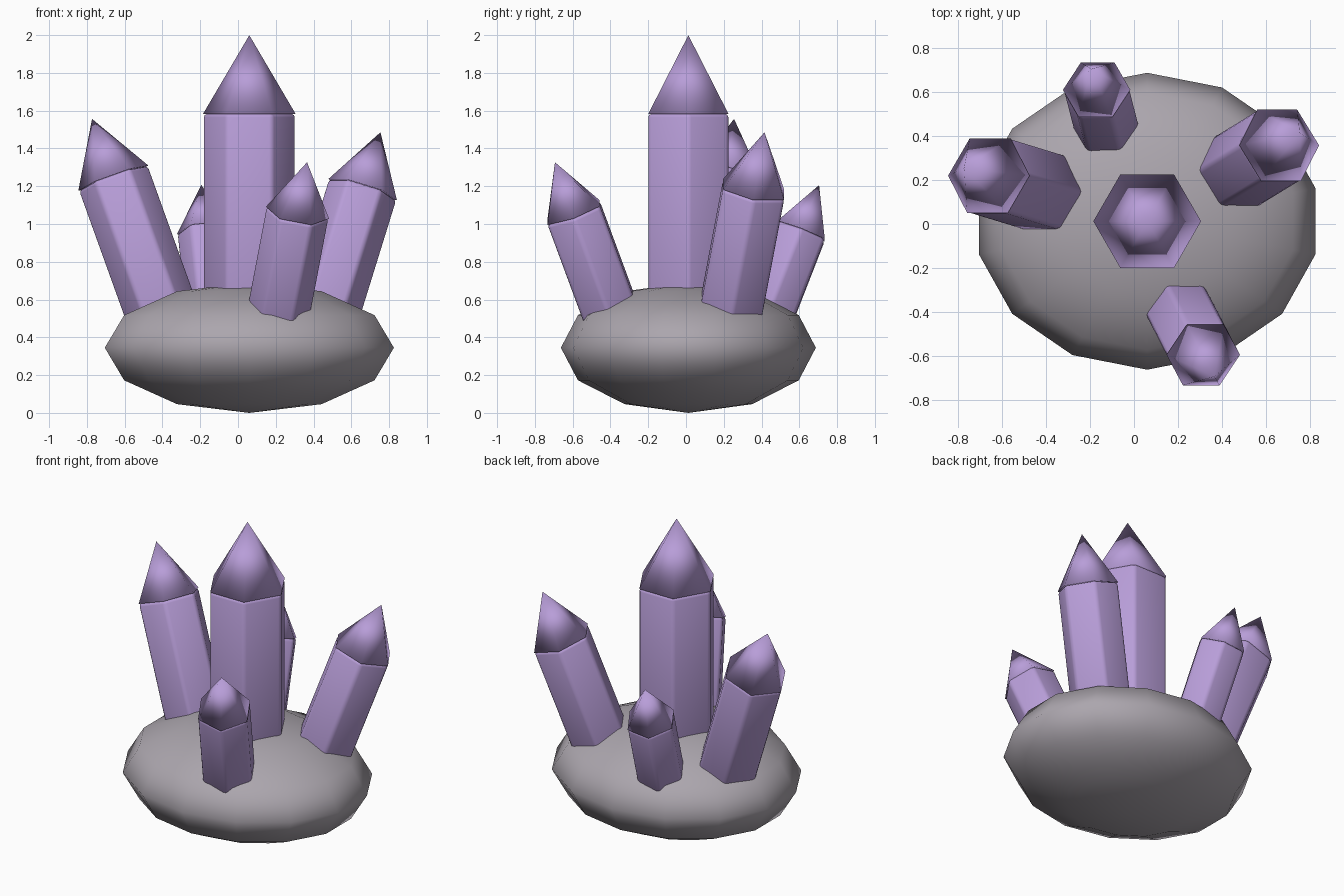
import bpy
import math
from mathutils import Vector, Matrix

if "Cube" in bpy.data.objects:
    bpy.data.objects.remove(bpy.data.objects["Cube"])


def material(name, rgb):
    m = bpy.data.materials.new(name)
    m.diffuse_color = (*rgb, 1)
    m.use_nodes = True
    m.node_tree.nodes["Principled BSDF"].inputs["Base Color"].default_value = m.diffuse_color
    return m


PURPLE = material("amethyst purple", (0.48, 0.34, 0.69))
GREY = material("rock grey", (0.41, 0.38, 0.42))


def finish(name, mat):
    ob = bpy.context.object
    ob.name = name
    ob.data.materials.append(mat)
    bpy.ops.object.shade_smooth()
    return ob


def crystal(name, radius, collar, slope):
    """Hexagonal shaft and pointed tip; collar is the joint between them."""
    axis = Vector((slope[0], slope[1], 1)).normalized()
    rot = (Matrix.Rotation(math.atan2(axis.x, axis.z), 4, 'Y')
           @ Matrix.Rotation(-math.asin(axis.y), 4, 'X'))
    collar = Vector(collar)
    tip_h = 1.7 * radius
    length = (collar.z - 0.42) / axis.z

    # shaft, sunk into the rock, with softened edges
    bpy.ops.mesh.primitive_cylinder_add(vertices=6, radius=radius, depth=length)
    ob = finish(name + "_shaft", PURPLE)
    ob.matrix_world = (Matrix.Translation(collar - axis * length / 2) @ rot
                       @ Matrix.Rotation(math.radians(30), 4, 'Z'))
    bev = ob.modifiers.new("soft_edges", 'BEVEL')
    bev.width = 0.018
    bev.segments = 2

    # pointed tip
    bpy.ops.mesh.primitive_cone_add(vertices=6, radius1=radius, radius2=0, depth=tip_h)
    ob = finish(name + "_tip", PURPLE)
    ob.matrix_world = (Matrix.Translation(collar + axis * tip_h / 2) @ rot
                       @ Matrix.Rotation(math.radians(30), 4, 'Z'))


# rock base: flattened sphere with a vertex on the x axis
bpy.ops.mesh.primitive_uv_sphere_add(segments=14, ring_count=6, radius=1,
                                     location=(0.06, 0.0125, 0.345))
rock = finish("rock_base", GREY)
rock.scale = (0.785, 0.675, 0.345)

# crystals: radius, joint position, lean per unit of height
crystal("centre_crystal", 0.245, (0.06, 0.0125, 1.583), (0, 0))
crystal("left_crystal", 0.197, (-0.66, 0.22, 1.243), (-0.36, 0.11))
crystal("right_crystal", 0.19, (0.66, 0.358, 1.182), (0.31, 0.19))
crystal("front_crystal", 0.17, (0.315, -0.595, 1.06), (0.19, -0.37))
crystal("back_crystal", 0.154, (-0.17, 0.61, 0.963), (-0.10, 0.39))
